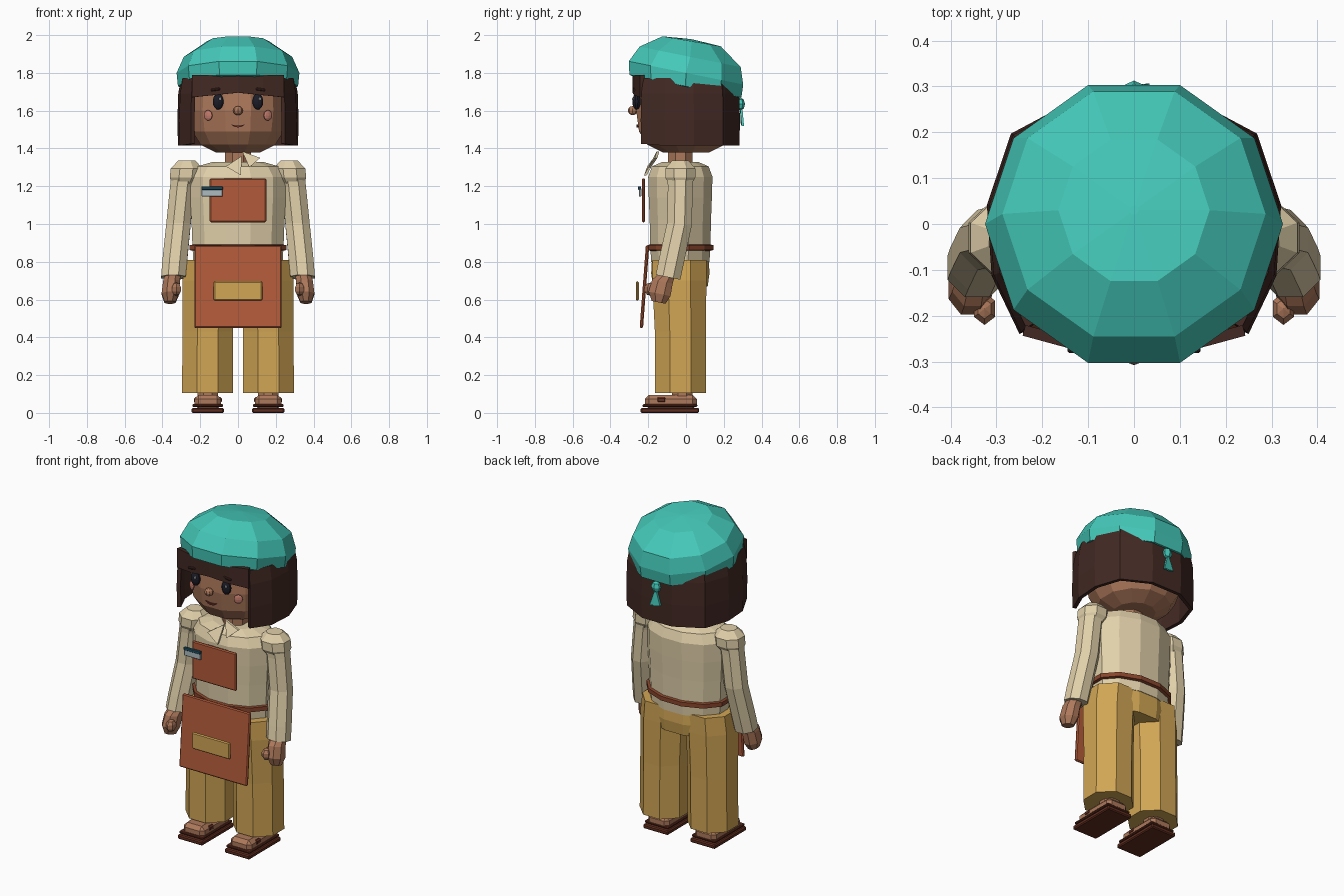
import bpy, bmesh, math
from math import pi, sin, cos
from mathutils import Vector, Matrix

if "Cube" in bpy.data.objects:
    bpy.data.objects.remove(bpy.data.objects["Cube"])


def mat(name, r, g, b):
    m = bpy.data.materials.new(name)
    m.diffuse_color = (r, g, b, 1)
    m.use_nodes = True
    m.node_tree.nodes["Principled BSDF"].inputs["Base Color"].default_value = m.diffuse_color
    return m


TEAL = mat("teal", .058, .58, .485)
HAIR = mat("dark_brown", .055, .022, .017)
SKIN = mat("skin", .42, .19, .105)
SHIRT = mat("cream", .75, .63, .40)
PANTS = mat("mustard", .64, .38, .09)
RUST = mat("rust", .45, .105, .042)
BELT = mat("belt_brown", .25, .06, .025)
SOLE = mat("sole_brown", .115, .026, .013)
DARK = mat("eye_dark", .012, .012, .022)
WHITE = mat("white", .8, .8, .8)
BLUSH = mat("blush", .55, .2, .15)
MOUTH = mat("mouth", .16, .03, .025)
BLUE = mat("badge_blue", .015, .09, .14)
GREY = mat("badge_grey", .42, .5, .53)


def finish(name, bm, m):
    bmesh.ops.recalc_face_normals(bm, faces=bm.faces)
    me = bpy.data.meshes.new(name)
    bm.to_mesh(me)
    bm.free()
    me.materials.append(m)
    ob = bpy.data.objects.new(name, me)
    bpy.context.collection.objects.link(ob)
    return ob


def ring(c, rx, ry, n, start=0, tilt=0):
    R = Matrix.Rotation(tilt, 3, 'X')
    return [Vector(c) + R @ Vector((rx * cos(start + 2 * pi * i / n), ry * sin(start + 2 * pi * i / n), 0))
            for i in range(n)]


def loft(name, rings, m, closed=True, caps=True):
    bm = bmesh.new()
    rows = [[bm.verts.new(p) for p in r] for r in rings]
    n = len(rows[0])
    for a, b in zip(rows, rows[1:]):
        for i in range(n if closed else n - 1):
            j = (i + 1) % n
            bm.faces.new((a[i], a[j], b[j], b[i]))
    if caps:
        bm.faces.new(rows[0])
        bm.faces.new(rows[-1])
    return finish(name, bm, m)


def box(name, c, size, m, bevel=0, rot=(0, 0, 0)):
    bm = bmesh.new()
    bmesh.ops.create_cube(bm, size=1)
    bmesh.ops.scale(bm, vec=size, verts=bm.verts)
    if bevel:
        bmesh.ops.bevel(bm, geom=bm.edges[:], offset=bevel, segments=1, affect='EDGES')
    ob = finish(name, bm, m)
    ob.location, ob.rotation_euler = c, rot
    return ob


def ball(name, c, size, m, u=8, v=6):
    bm = bmesh.new()
    bmesh.ops.create_uvsphere(bm, u_segments=u, v_segments=v, radius=1)
    bmesh.ops.scale(bm, vec=size, verts=bm.verts)
    ob = finish(name, bm, m)
    ob.location = c
    return ob


def plate(name, pts, thick, m):
    bm = bmesh.new()
    f = bm.faces.new([bm.verts.new(p) for p in pts])
    ext = bmesh.ops.extrude_face_region(bm, geom=[f])
    bmesh.ops.translate(bm, vec=(0, thick, 0), verts=[v for v in ext['geom'] if isinstance(v, bmesh.types.BMVert)])
    return finish(name, bm, m)


def solidify(ob, t):
    md = ob.modifiers.new("thickness", 'SOLIDIFY')
    md.thickness, md.offset = t, 0


# Beret: ten-sided, tilted back
loft("beret", [ring((0, y, z), r, r, 10, 0, -t) for y, z, r, t in
               [(-.003, 1.72, .28, .2), (-.003, 1.73, .318, .2), (.0, 1.80, .325, .2),
                (.022, 1.885, .287, .2), (.03, 1.967, .165, .17), (.03, 1.978, .01, .17)]], TEAL)
ball("beret_knot", (0, .287, 1.635), (.032, .026, .034), TEAL, 6, 4)
for s in (-1, 1):
    plate("beret_tie", [(0, .285, 1.63), (s * .012 + .022, .295, 1.52), (s * .012 - .022, .29, 1.53)], .012, TEAL)

# Head
loft("head", [ring((0, 0, z), r, r * 1.03, 12, pi / 12) for z, r in
              [(1.378, .12), (1.42, .205), (1.49, .25), (1.60, .265), (1.71, .258), (1.80, .19)]], SKIN)

# Bob hair: wrap open at the front, crown and fringe
half = [(.24, -.235), (.30, -.11), (.31, .04), (.26, .19), (.10, .275)]
outline = half + [(-x, y) for x, y in reversed(half)]


def hair_row(z, k, front=0):
    return [Vector((x * k, y * k, z + (front if y < -.2 else 0))) for x, y in outline]


hair = loft("hair_bob", [hair_row(1.415, .99, .01), hair_row(1.55, 1.0), hair_row(1.69, .985), hair_row(1.77, .94)],
            HAIR, closed=False, caps=False)
solidify(hair, .022)
front = [(-.24, -.232), (-.13, -.262), (0, -.272), (.13, -.262), (.24, -.232)]
fringe = loft("hair_fringe", [[Vector((x, y, z - .1 * abs(x) * (z < 1.7))) for x, y in front]
                              for z in (1.695, 1.79)], HAIR, closed=False, caps=False)
solidify(fringe, .024)
loft("hair_crown", [ring((0, .0, 1.70), .27, .255, 12, pi / 12), ring((0, .01, 1.85), .22, .2, 12, pi / 12)], HAIR)

# Face
ball("nose", (0, -.283, 1.60), (.026, .025, .024), SKIN)
for s in (-1, 1):
    ball("eye", (s * .105, -.262, 1.648), (.030, .022, .043), DARK, 10, 8)
    ball("eye_glint", (s * .105 + .01, -.281, 1.662), (.007, .005, .009), WHITE, 6, 4)
    box("brow", (s * .12, -.272, 1.712), (.05, .018, .014), HAIR, .004, (0, s * .15, 0))
    cheek = ball("cheek", (s * .158, -.222, 1.575), (.026, .010, .028), BLUSH, 10, 6)
    cheek.rotation_euler = (0, 0, s * .52)
arc = [(-.038, 1.528), (-.02, 1.515), (0, 1.511), (.02, 1.515), (.038, 1.528)]
plate("mouth", [(x, -.262, z) for x, z in arc] + [(x * .8, -.262, 1.522) for x, z in reversed(arc[1:-1])], .03, MOUTH)

# Neck and collar points
loft("neck", [ring((0, -.03, z), .075, .07, 8, pi / 8) for z in (1.28, 1.41)], SKIN)
plate("collar_left", [(-.065, -.205, 1.305), (.02, -.165, 1.36), (.015, -.222, 1.258)], .014, SHIRT)
plate("collar_right", [(.022, -.155, 1.385), (.118, -.165, 1.35), (.06, -.20, 1.30)], .014, SHIRT)

# Shirt body and belt
loft("shirt_body", [ring((0, -.03, z), rx, ry, 12, pi / 12) for z, rx, ry in
                    [(.80, .245, .16), (.89, .25, .165), (1.02, .255, .168), (1.14, .262, .173),
                     (1.25, .262, .176), (1.305, .225, .155), (1.328, .14, .10)]], SHIRT)
loft("belt", [ring((0, -.03, z), rx, rx * .68, 12, pi / 12) for z, rx in
              [(.858, .24), (.862, .266), (.888, .266), (.892, .24)]], BELT)

# Trousers
loft("trouser_hips", [ring((0, -.03, z), rx, ry, 12, pi / 12) for z, rx, ry in
                      [(.67, .235, .15), (.74, .25, .16), (.82, .244, .155)]], PANTS)
for s in (-1, 1):
    loft("trouser_leg", [ring((s * x, y, z), rx, ry, 8, pi / 8) for x, y, z, rx, ry in
                         [(.162, -.03, .105, .146, .146), (.16, -.03, .43, .144, .146),
                          (.155, -.035, .70, .15, .155), (.15, -.035, .81, .14, .155)]], PANTS)

    # Sandals and feet
    box("sandal_sole", (s * .16, -.085, .013), (.17, .31, .026), SOLE, .006)
    box("foot", (s * .16, -.08, .058), (.142, .275, .075), SKIN, .022)
    box("sandal_strap", (s * .16, -.085, .039), (.162, .29, .014), SOLE, .004)
    box("sandal_toe_strap", (s * .16, -.13, .068), (.148, .05, .03), SOLE, .008)
    loft("ankle", [ring((s * .16, -.02, z), .06, .06, 8, pi / 8) for z in (.06, .16)], SKIN)

    # Sleeves
    loft("sleeve", [ring((s * x, y, z), r, r * 1.02, 8, pi / 8, t) for x, y, z, r, t in
                    [(.342, -.095, .718, .07, -.2), (.335, -.078, .80, .071, -.2), (.315, -.035, 1.0, .07, -.1),
                     (.295, -.03, 1.20, .07, 0), (.285, -.03, 1.26, .074, 0)]], SHIRT)
    loft("shoulder", [ring((s * x, -.03, z), r, r * .95, 8, pi / 8) for x, z, r in
                      [(.285, 1.215, .07), (.278, 1.245, .09), (.273, 1.295, .09), (.27, 1.335, .05)]], SHIRT)

    # Hands
    loft("hand", [ring((s * x, y, z), rx, ry, 8, pi / 8, -.2) for x, y, z, rx, ry in
                  [(.345, -.10, .73, .045, .045), (.352, -.125, .695, .048, .06), (.358, -.14, .63, .05, .064),
                   (.36, -.145, .585, .032, .04)]], SKIN)
    ball("thumb", (s * .326, -.185, .655), (.028, .037, .036), SKIN, 6, 5)

# Apron
box("apron_bib", (0, -.225, 1.125), (.30, .018, .232), RUST, .006)
box("apron_skirt", (0, -.22, .668), (.462, .018, .438), RUST, .006, (-.075, 0, 0))
box("apron_pocket", (0, -.258, .646), (.258, .016, .102), PANTS, .006)
box("badge_plate", (-.137, -.243, 1.168), (.112, .014, .044), GREY, .003)
box("badge_strip", (-.137, -.246, 1.19), (.114, .016, .018), BLUE, .003)
